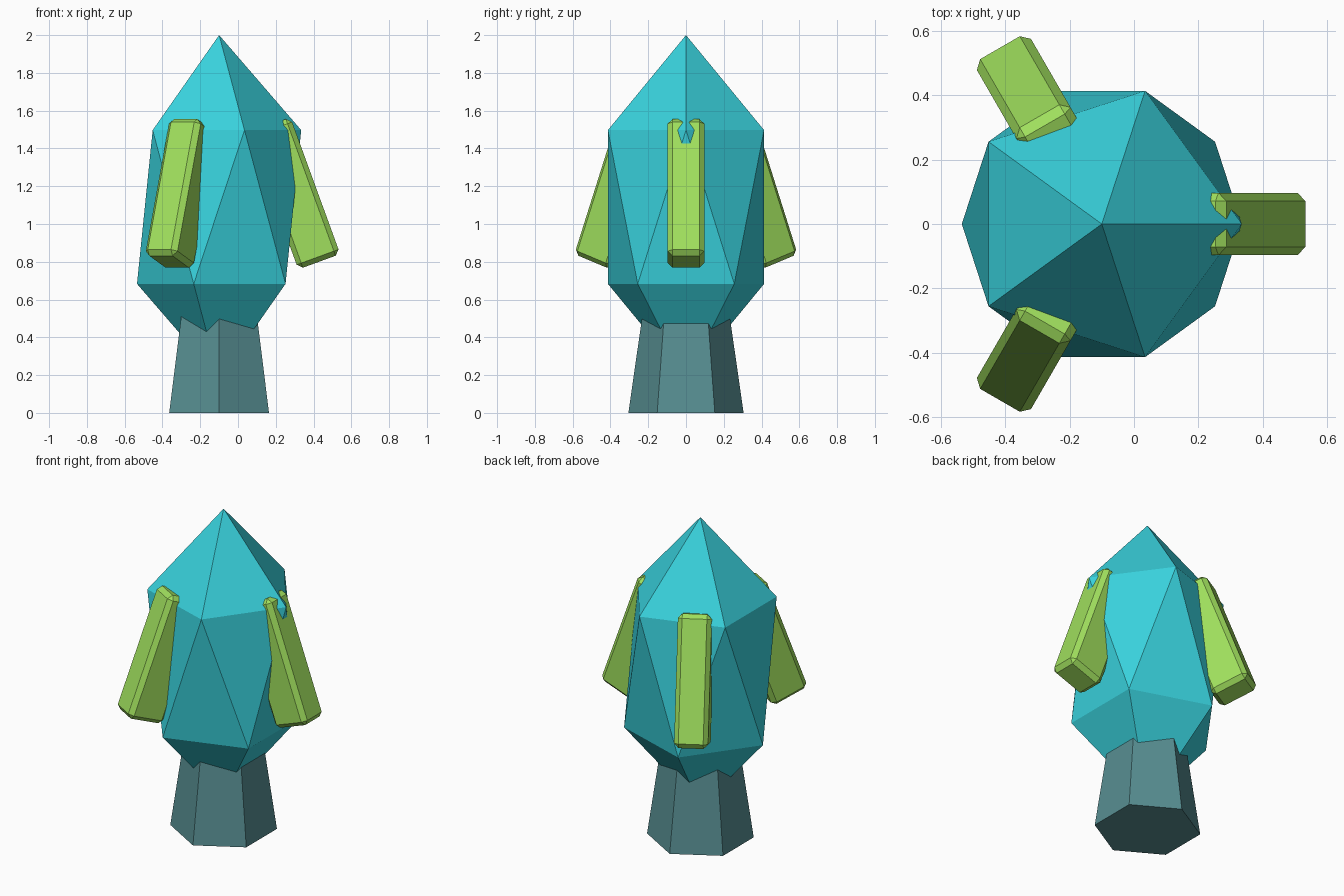
import bpy, bmesh
from math import radians
from mathutils import Matrix, Vector

cube = bpy.data.objects.get("Cube")
if cube:
    bpy.data.objects.remove(cube, do_unlink=True)

AXIS = Matrix.Translation((-0.1, 0, 0))  # the plant's own vertical axis


def material(name, rgb):
    m = bpy.data.materials.new(name)
    m.use_nodes = True
    m.diffuse_color = (*rgb, 1)
    m.node_tree.nodes["Principled BSDF"].inputs["Base Color"].default_value = (*rgb, 1)
    return m


def add_object(name, bm, mat):
    bmesh.ops.recalc_face_normals(bm, faces=bm.faces)
    mesh = bpy.data.meshes.new(name)
    bm.to_mesh(mesh)
    bm.free()
    mesh.materials.append(mat)
    obj = bpy.data.objects.new(name, mesh)
    bpy.context.collection.objects.link(obj)
    return obj


turquoise = material("turquoise", (0.04, 0.64, 0.72))
lime = material("lime_green", (0.35, 0.74, 0.11))
slate = material("slate_teal", (0.095, 0.27, 0.285))

# Crown: stretched icosahedron
bm = bmesh.new()
bmesh.ops.create_icosphere(bm, subdivisions=1, radius=1)
crown_shape = AXIS @ Matrix.Translation((0, 0, 1.09)) @ Matrix.Diagonal((0.486, 0.486, 0.91, 1))
bmesh.ops.transform(bm, matrix=crown_shape, verts=bm.verts)
add_object("crown", bm, turquoise)

# Stem: tapered six-sided column with corners facing front and back
bm = bmesh.new()
bmesh.ops.create_cone(bm, cap_ends=True, segments=6, radius1=0.305, radius2=0.19, depth=0.8)
corners = max(bm.verts, key=lambda v: abs(v.co.x))
turn = 0 if abs(corners.co.y) > 0.01 else radians(30)
bmesh.ops.transform(bm, matrix=AXIS @ Matrix.Translation((0, 0, 0.4)) @ Matrix.Rotation(turn, 4, "Z"),
                    verts=bm.verts)
add_object("stem", bm, slate)

# Leaves: three chamfered slabs leaning in against the crown
tilt = Matrix.Rotation(radians(-20), 4, "Y")
centre = tilt @ Vector((0.678, 0, 0.99))
centre.x += 0.1
for i, name in enumerate(("left_leaf", "back_right_leaf", "front_right_leaf")):
    bm = bmesh.new()
    bmesh.ops.create_cube(bm, size=1)
    bmesh.ops.scale(bm, vec=(0.236, 0.194, 0.77), verts=bm.verts)
    bmesh.ops.bevel(bm, geom=bm.edges[:], offset=0.026, segments=1, affect="EDGES")
    place = AXIS @ Matrix.Rotation(radians(120 * i), 4, "Z") @ Matrix.Translation(centre) @ tilt
    bmesh.ops.transform(bm, matrix=place, verts=bm.verts)
    add_object(name, bm, lime)
